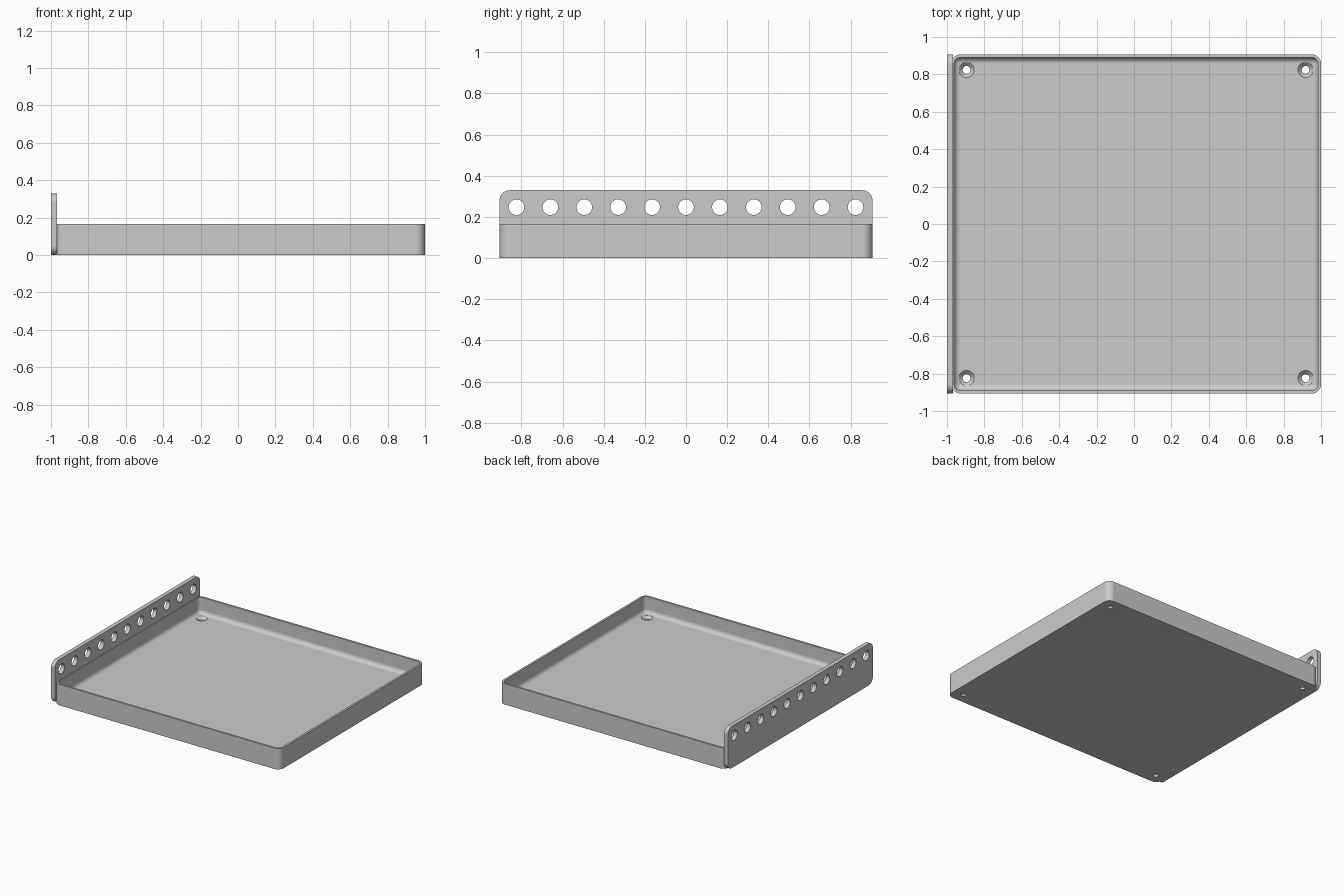
import bpy, bmesh
from math import sin, cos, pi
from mathutils import Vector, Matrix

cube = bpy.data.objects.get("Cube")
if cube:
    bpy.data.objects.remove(cube, do_unlink=True)

grey = bpy.data.materials.new("light_grey")
grey.use_nodes = True
grey.diffuse_color = (0.6, 0.6, 0.6, 1)
grey.node_tree.nodes["Principled BSDF"].inputs["Base Color"].default_value = (0.6, 0.6, 0.6, 1)

PITCH = 0.1648
DEPTH = 11 * PITCH
WIDTH = 12 * PITCH
RIM = PITCH
TRAY_X = 1 - WIDTH / 2
FLOOR = 0.035
WALL = 0.016
FILLET = 0.033


def rounded_rect(w, h, r, z, steps=8):
    """Ring of points around a rounded rectangle."""
    pts = []
    for q, (sx, sy) in enumerate([(1, 1), (-1, 1), (-1, -1), (1, -1)]):
        for i in range(steps + 1):
            a = (q + i / steps) * pi / 2
            pts.append(Vector((sx * (w / 2 - r) + r * cos(a),
                               sy * (h / 2 - r) + r * sin(a), z)))
    return pts


def circle(r, z, n=32):
    return [Vector((r * cos(2 * pi * i / n), r * sin(2 * pi * i / n), z)) for i in range(n)]


def loft(bm, rings, matrix):
    """Skin a stack of equal rings and cap both ends."""
    loops = [[bm.verts.new(matrix @ p) for p in ring] for ring in rings]
    for a, b in zip(loops, loops[1:]):
        for i in range(len(a)):
            j = (i + 1) % len(a)
            bm.faces.new((a[i], a[j], b[j], b[i]))
    bm.faces.new(loops[0][::-1])
    bm.faces.new(loops[-1])


def make(name, rings, matrices):
    bm = bmesh.new()
    for m in matrices:
        loft(bm, rings, m)
    bmesh.ops.recalc_face_normals(bm, faces=bm.faces)
    mesh = bpy.data.meshes.new(name)
    bm.to_mesh(mesh)
    bm.free()
    mesh.materials.append(grey)
    ob = bpy.data.objects.new(name, mesh)
    bpy.context.collection.objects.link(ob)
    return ob


def drill(ob, cutter):
    """Cut the holes, drop the cutter and shade the part."""
    bpy.ops.object.select_all(action='DESELECT')
    bpy.context.view_layer.objects.active = ob
    ob.select_set(True)
    mod = ob.modifiers.new("holes", 'BOOLEAN')
    mod.operation = 'DIFFERENCE'
    mod.solver = 'EXACT'
    mod.object = cutter
    bpy.ops.object.modifier_apply(modifier=mod.name)
    bpy.data.objects.remove(cutter, do_unlink=True)
    bpy.ops.object.shade_smooth_by_angle(angle=pi / 6)
    weighted = ob.modifiers.new("weighted_normals", 'WEIGHTED_NORMAL')
    weighted.keep_sharp = True


# Tray: outer shell, rim, then inner wall rolling into the floor
def tray_ring(inset, z):
    return rounded_rect(WIDTH - 2 * inset, DEPTH - 2 * inset, max(0.05 - inset, 0.001), z)


rings = [tray_ring(0, 0), tray_ring(0, RIM), tray_ring(WALL, RIM)]
for i in range(9):
    a = i / 8 * pi / 2
    rings.append(tray_ring(WALL + FILLET * (1 - cos(a)), FLOOR + FILLET * (1 - sin(a))))
tray = make("tray", rings, [Matrix.Translation((TRAY_X, 0, 0))])

# Countersunk screw holes in the four floor corners
screw = [circle(0.021, -0.02), circle(0.021, FLOOR - 0.02),
         circle(0.041, FLOOR), circle(0.041, FLOOR + 0.05)]
spots = [Matrix.Translation((TRAY_X + sx * 5.5 * PITCH, sy * 5 * PITCH, 0))
         for sx in (-1, 1) for sy in (-1, 1)]
drill(tray, make("screw_hole_cutter", screw, spots))

# Upright side plate with a row of round holes
to_side = Matrix.Rotation(pi / 2, 4, 'Y')
plate = make("side_plate",
             [rounded_rect(2 * RIM, DEPTH, 0.05, 0), rounded_rect(2 * RIM, DEPTH, 0.05, 0.033)],
             [Matrix.Translation((-1, 0, RIM)) @ to_side])
row = [Matrix.Translation((-1, k * PITCH, 1.5 * PITCH)) @ to_side for k in range(-5, 6)]
drill(plate, make("row_hole_cutter", [circle(0.038, -0.05), circle(0.038, 0.08)], row))
